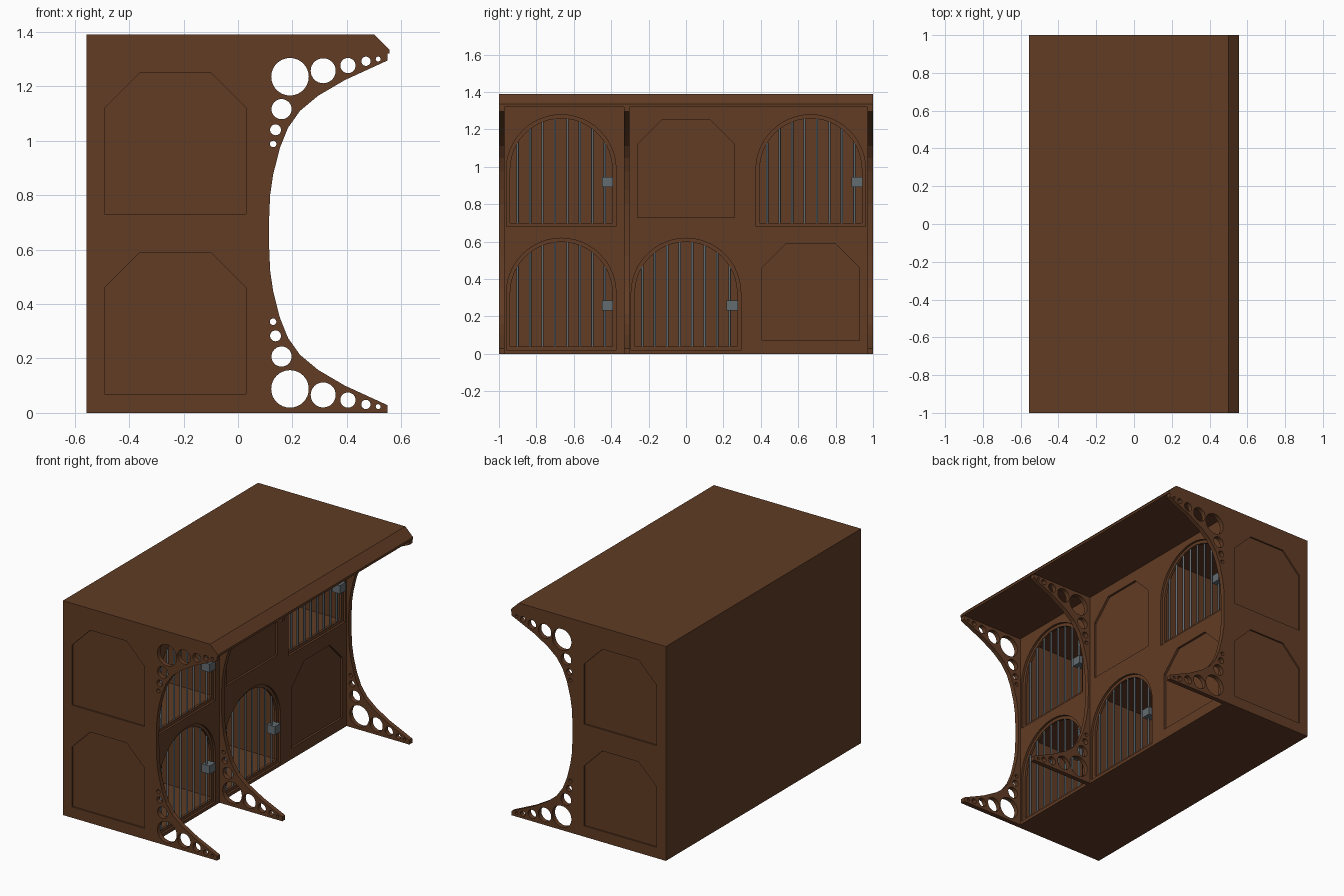
import bpy, bmesh, math

if "Cube" in bpy.data.objects:
    bpy.data.objects.remove(bpy.data.objects["Cube"])


def material(name, rgb):
    m = bpy.data.materials.new(name)
    m.diffuse_color = (*rgb, 1)
    m.use_nodes = True
    m.node_tree.nodes["Principled BSDF"].inputs["Base Color"].default_value = m.diffuse_color
    return m


WOOD = material("brown wood", (0.119, 0.045, 0.018))
STEEL = material("grey steel", (0.125, 0.15, 0.165))


def finish(name, bm, mat):
    bmesh.ops.recalc_face_normals(bm, faces=bm.faces[:])
    mesh = bpy.data.meshes.new(name)
    bm.to_mesh(mesh)
    bm.free()
    mesh.materials.append(mat)
    ob = bpy.data.objects.new(name, mesh)
    bpy.context.collection.objects.link(ob)
    return ob


def slab(name, loops, axis, lo, hi):
    """Board with holes: first loop is the outline, the rest are cut out."""
    bm = bmesh.new()
    place = (lambda a, b: (lo, a, b)) if axis == 'x' else (lambda a, b: (a, lo, b))
    edges = []
    for loop in loops:
        vs = [bm.verts.new(place(a, b)) for a, b in loop]
        edges += [bm.edges.new((vs[i - 1], vs[i])) for i in range(len(vs))]
    normal = (1, 0, 0) if axis == 'x' else (0, 1, 0)
    bmesh.ops.triangle_fill(bm, edges=edges, use_beauty=True, normal=normal)
    ext = bmesh.ops.extrude_face_region(bm, geom=bm.faces[:], use_keep_orig=True)
    moved = [g for g in ext["geom"] if isinstance(g, bmesh.types.BMVert)]
    bmesh.ops.translate(bm, verts=moved, vec=[c * (hi - lo) for c in normal])
    return finish(name, bm, WOOD)


def box(name, x, y, z, mat=WOOD):
    bm = bmesh.new()
    bmesh.ops.create_cube(bm, size=1)
    for v in bm.verts:
        v.co = [r[0] if c < 0 else r[1] for c, r in zip(v.co, (x, y, z))]
    return finish(name, bm, mat)


def rect(a0, a1, b0, b1):
    return [(a0, b0), (a1, b0), (a1, b1), (a0, b1)]


def circle(a, b, r, n=32):
    return [(a + r * math.cos(2 * math.pi * i / n), b + r * math.sin(2 * math.pi * i / n))
            for i in range(n)]


def panel(a, base):
    """Square recess with clipped upper corners."""
    w, c, z0, z1 = 0.26, 0.13, base + 0.07, base + 0.59
    return [(a - w, z0), (a + w, z0), (a + w, z1 - c), (a + w - c, z1),
            (a - w + c, z1), (a - w, z1 - c)]


def arch(a, spring, r, bottom, n=24):
    top = [(a + r * math.cos(math.pi * i / n), spring + r * math.sin(math.pi * i / n))
           for i in range(n + 1)]
    return [(a - r, bottom), (a + r, bottom)] + top


BACK, FRONT, TOP, STOREY = -0.556, 0.10, 1.323, 0.66

# Side board outline with flared brackets, mirrored about mid height
lower = [(0.55, 0.0), (0.55, 0.028), (0.393, 0.10), (0.294, 0.158), (0.228, 0.213),
         (0.184, 0.275), (0.154, 0.349), (0.129, 0.448), (0.118, 0.523), (0.114, 0.62)]
outline = [(BACK, 0)] + lower + [(x, TOP - z) for x, z in reversed(lower)] + [(BACK, TOP)]
holes = []
for x, z, r in [(0.191, 0.088, 0.069), (0.313, 0.066, 0.046), (0.404, 0.047, 0.028),
                (0.47, 0.031, 0.017), (0.515, 0.023, 0.009), (0.16, 0.207, 0.037),
                (0.138, 0.283, 0.02), (0.129, 0.335, 0.012)]:
    holes += [circle(x, z, r), circle(x, TOP - z, r)]
side_panels = [panel(-0.23, 0), panel(-0.23, STOREY)]

for label, s in (("left", -1), ("right", 1)):
    slab(label + "_side_facing", [outline] + holes + side_panels, 'y', s * 0.99, s * 1.0)
    slab(label + "_side_board", [outline] + holes, 'y', s * 0.97, s * 0.99)
slab("middle_bracket_board", [outline] + holes, 'y', -0.332, -0.302)
box("inner_divider", (BACK + 0.02, 0.07), (0.32, 0.345), (0.02, TOP))

# Back, floors and roof
box("back_board", (BACK, BACK + 0.02), (-0.97, 0.97), (0, TOP))
box("bottom_floor", (BACK + 0.02, FRONT - 0.03), (-0.97, 0.97), (0, 0.02))
box("upper_floor", (BACK + 0.02, FRONT - 0.03), (-0.97, 0.97), (0.64, 0.68))
slab("roof", [[(BACK, 1.32), (0.556, 1.32), (0.556, 1.335), (0.50, 1.39), (BACK, 1.39)]],
     'y', -1, 1)

# Front wall: outer layer with arches and recesses, inner layer forming the door frames
doors = [(-0.667, 0), (0.0, 0), (-0.667, STOREY), (0.667, STOREY)]
R_OUT, R_IN, SPRING = 0.293, 0.273, 0.325
wall = rect(-0.97, 0.97, 0, TOP)
slab("front_wall", [wall] + [arch(y, z + SPRING, R_OUT, z + 0.02) for y, z in doors]
     + [panel(0, STOREY), panel(0.667, 0)], 'x', FRONT - 0.014, FRONT)
slab("door_frames", [wall] + [arch(y, z + SPRING, R_IN, z + 0.04) for y, z in doors],
     'x', FRONT - 0.03, FRONT - 0.014)

# Barred doors with locks
for n, (y, z) in enumerate(doors, 1):
    bm = bmesh.new()
    for i in range(8):
        d = (i - 3.5) * 0.0667
        z0 = z + 0.035
        z1 = z + SPRING + math.sqrt(R_IN ** 2 - d ** 2) + 0.004
        made = bmesh.ops.create_cone(bm, cap_ends=True, segments=10, radius1=0.0065,
                                     radius2=0.0065, depth=z1 - z0)
        bmesh.ops.translate(bm, verts=made["verts"], vec=(FRONT - 0.022, y + d, (z0 + z1) / 2))
    bars = finish(f"door_bars_{n}", bm, STEEL)
    for p in bars.data.polygons:
        p.use_smooth = abs(p.normal.z) < 0.5
    for e in bars.data.edges:
        a, b = (bars.data.vertices[v].co.z for v in e.vertices)
        e.use_edge_sharp = abs(a - b) < 1e-4
    box(f"door_lock_{n}", (FRONT - 0.045, FRONT + 0.012), (y + 0.217, y + 0.277),
        (z + 0.232, z + 0.286), STEEL)
